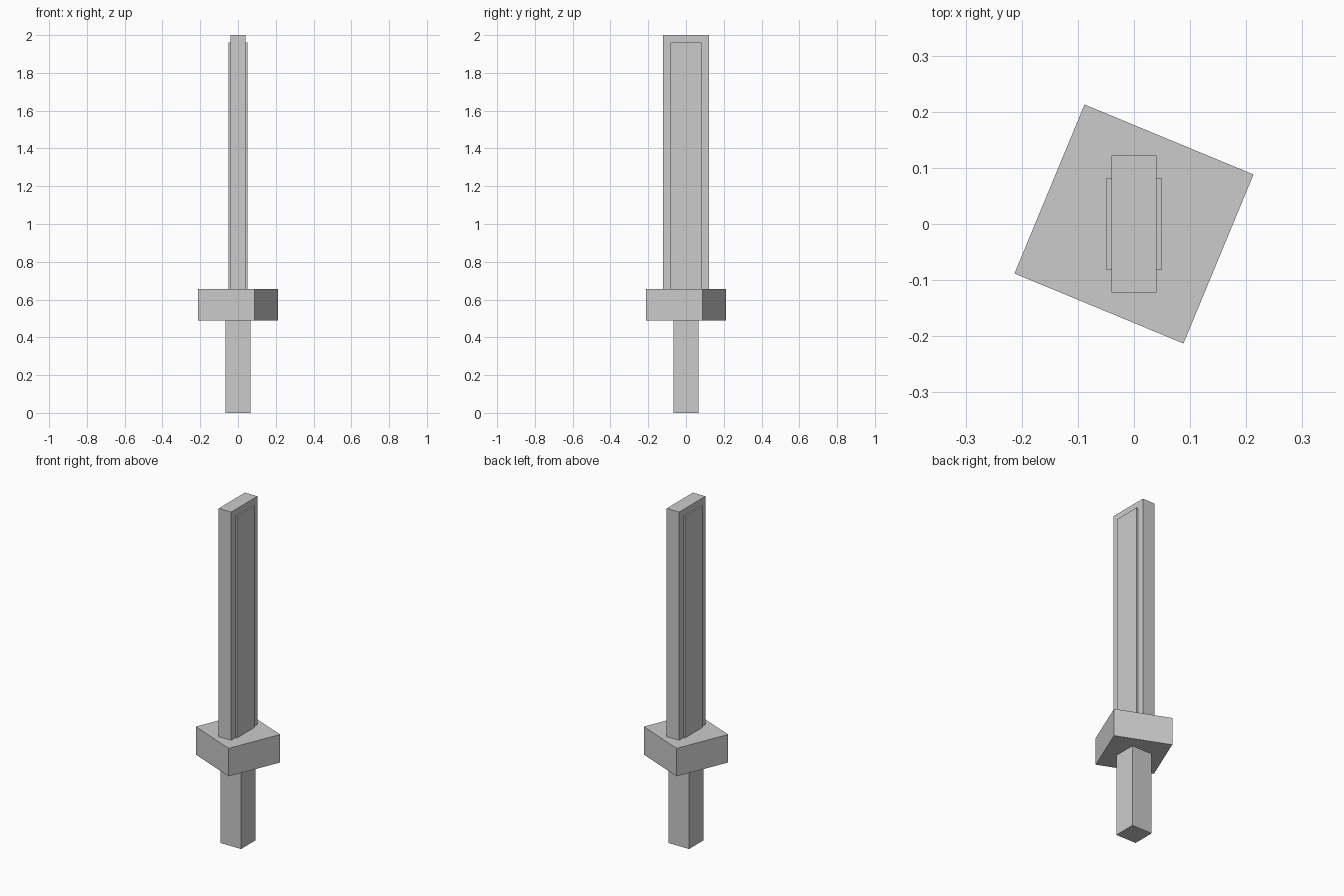
import bpy
import math

cube = bpy.data.objects.get("Cube")
if cube:
    bpy.data.objects.remove(cube, do_unlink=True)

# Single plain grey
GREY = (0.6, 0.6, 0.6, 1.0)
grey = bpy.data.materials.new("light_grey")
grey.use_nodes = True
grey.diffuse_color = GREY
shader = next(n for n in grey.node_tree.nodes if n.type == "BSDF_PRINCIPLED")
shader.inputs["Base Color"].default_value = GREY


def box(name, width, depth, bottom, top, x=0.0, turn=0.0):
    """Flat-sided box standing between two heights, turned about z."""
    bpy.ops.mesh.primitive_cube_add(size=1, location=(x, 0, (bottom + top) / 2))
    part = bpy.context.object
    part.name = part.data.name = name
    part.scale = (width, depth, top - bottom)
    part.rotation_euler.z = math.radians(turn)
    part.data.materials.append(grey)
    return part


GUARD_BOTTOM, GUARD_TOP = 0.49, 0.655

# Square grip and the twisted guard block
box("grip", 0.134, 0.134, 0, GUARD_BOTTOM)
box("guard", 0.326, 0.326, GUARD_BOTTOM, GUARD_TOP, turn=-22.5)

# Blade with a thin raised panel on each broad side
box("blade", 0.081, 0.244, GUARD_TOP, 2.0)
for side, name in ((1, "left_blade_panel"), (-1, "right_blade_panel")):
    box(name, 0.009, 0.163, GUARD_TOP, 1.96, x=side * 0.045)
